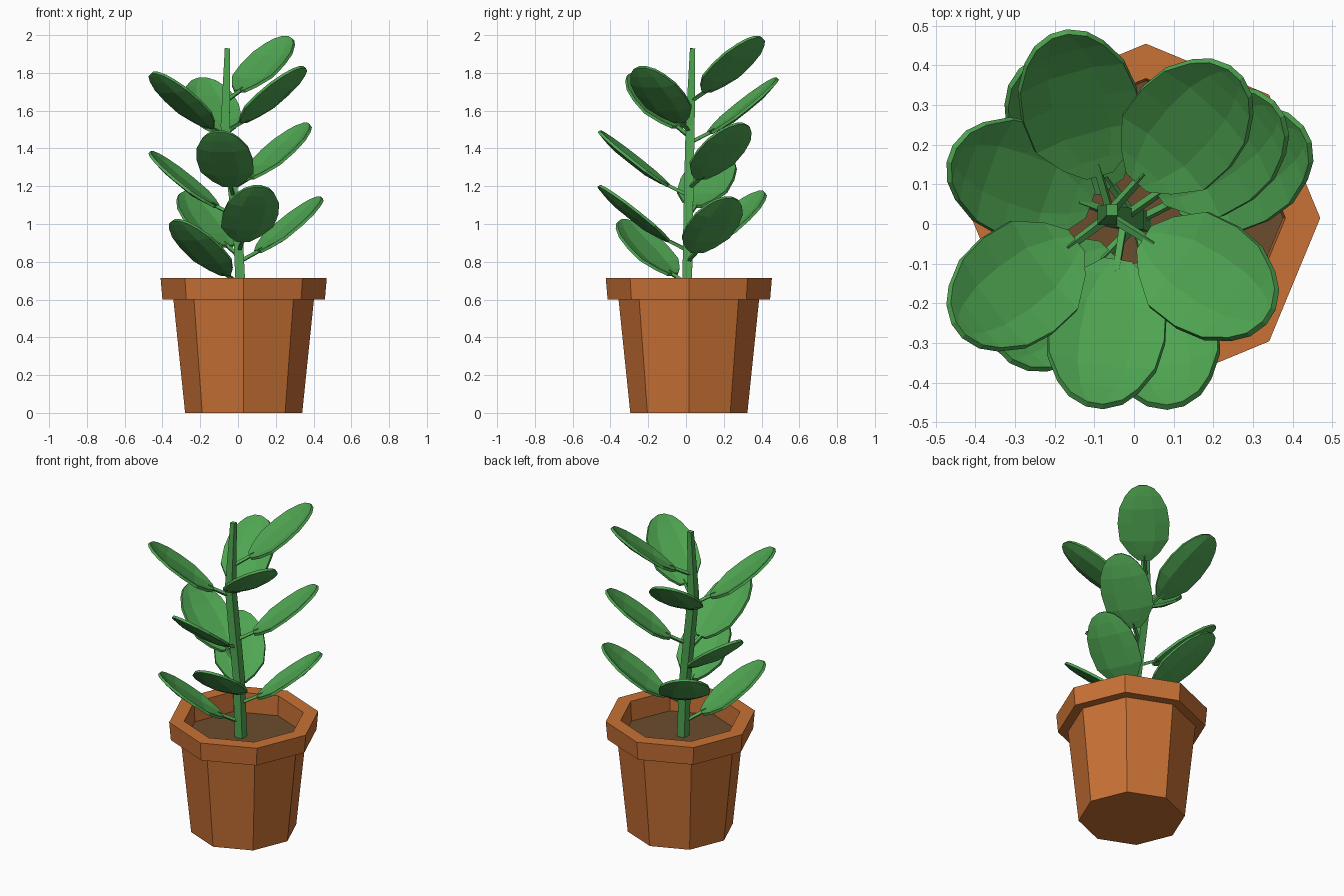
import bpy, bmesh
from math import cos, sin, pi, radians
from mathutils import Vector, Matrix

cube = bpy.data.objects.get("Cube")
if cube:
    bpy.data.objects.remove(cube, do_unlink=True)


def material(name, rgb):
    mat = bpy.data.materials.new(name)
    mat.use_nodes = True
    mat.diffuse_color = (*rgb, 1)
    bsdf = next(n for n in mat.node_tree.nodes if n.type == 'BSDF_PRINCIPLED')
    bsdf.inputs["Base Color"].default_value = (*rgb, 1)
    return mat


TERRACOTTA = material("terracotta", (0.58, 0.165, 0.035))
SOIL = material("brown soil", (0.147, 0.072, 0.027))
GREEN = material("leaf green", (0.078, 0.376, 0.084))


def finish(name, bm, mat):
    bmesh.ops.recalc_face_normals(bm, faces=bm.faces)
    mesh = bpy.data.meshes.new(name)
    bm.to_mesh(mesh)
    bm.free()
    mesh.materials.append(mat)
    obj = bpy.data.objects.new(name, mesh)
    bpy.context.collection.objects.link(obj)
    return obj


def loft(bm, rings, cap_start=True, cap_end=True):
    """Join successive closed rings of points with quads."""
    loops = [[bm.verts.new(p) for p in ring] for ring in rings]
    n = len(loops[0])
    for a, b in zip(loops, loops[1:]):
        for i in range(n):
            j = (i + 1) % n
            bm.faces.new((a[i], a[j], b[j], b[i]))
    if cap_start:
        bm.faces.new(loops[0][::-1])
    if cap_end:
        bm.faces.new(loops[-1])


# Octagonal pot, slightly off the plant's axis
POT_X, POT_Y = 0.03, 0.015


def octagon(radius, z):
    return [(POT_X + radius * cos(k * pi / 4), POT_Y + radius * sin(k * pi / 4), z)
            for k in range(8)]


bm = bmesh.new()
pot_profile = [(0.31, 0), (0.372, 0.6), (0.43, 0.6), (0.44, 0.715), (0.352, 0.715), (0.345, 0.56)]
loft(bm, [octagon(r, z) for r, z in pot_profile])
finish("pot", bm, TERRACOTTA)

bm = bmesh.new()
loft(bm, [octagon(0.346, 0.565), octagon(0.348, 0.59)])
finish("soil", bm, SOIL)


# Square rod along a path, for the stem and the leaf stalks
def rod(name, path, halves):
    bm = bmesh.new()
    rings = []
    for i, p in enumerate(path):
        tangent = path[min(i + 1, len(path) - 1)] - path[max(i - 1, 0)]
        turn = Vector((0, 0, 1)).rotation_difference(tangent)
        rings.append([p + turn @ Vector((x * halves[i], y * halves[i], 0))
                      for x, y in ((-1, -1), (1, -1), (1, 1), (-1, 1))])
    loft(bm, rings)
    return finish(name, bm, GREEN)


STEM = [Vector(p) for p in ((0.018, 0.005, 0.57), (0, 0.01, 0.95), (-0.03, 0.015, 1.2),
                            (-0.068, 0.022, 1.52), (-0.056, 0.035, 1.93))]
rod("stem", STEM, (0.026, 0.025, 0.025, 0.024, 0.014))


def stem_point(z):
    for a, b in zip(STEM, STEM[1:]):
        if z <= b.z:
            return a.lerp(b, (z - a.z) / (b.z - a.z))
    return STEM[-1]


# Cupped leaf blade: distance along the blade and half width
LENGTH, TILT, REACH, CUP = 0.465, radians(38), 0.105, 0.026
OUTLINE = [(0, 0.035), (0.1, 0.085), (0.27, 0.138), (0.5, 0.147),
           (0.7, 0.135), (0.86, 0.1), (0.95, 0.066), (1, 0.02)]


def leaf(name, angle, base_z):
    spin = Matrix.Rotation(radians(angle), 4, 'Z')
    root = stem_point(base_z - 0.06)
    base = Vector((root.x, root.y, base_z)) + spin @ Vector((REACH, 0, 0))
    place = Matrix.Translation(base) @ spin @ Matrix.Rotation(-TILT, 4, 'Y')
    bm = bmesh.new()
    rows = []
    for t, w in OUTLINE:
        rows.append([bm.verts.new(place @ Vector(
            (t * LENGTH, s * w, -CUP * (1 - s * s) * min(1, 5 * t * (1 - t)))))
            for s in (-1, -0.45, 0.45, 1)])
    for a, b in zip(rows, rows[1:]):
        for i in range(3):
            bm.faces.new((a[i], b[i], b[i + 1], a[i + 1]))
    blade = finish(name, bm, GREEN)
    if blade.data.polygons[0].normal.z < 0:
        blade.data.flip_normals()
    thick = blade.modifiers.new("thickness", 'SOLIDIFY')
    thick.thickness = 0.016
    thick.offset = -1
    tip = place @ Vector((0.03, 0, -0.014))
    rod(name + "_stalk", [root, tip], (0.009, 0.008))


# Leaves from the lowest tier to the top: compass angle and blade base height
LEAVES = [(225, 0.74), (27, 0.86), (125, 0.89), (282, 0.92),
          (160, 1.10), (261, 1.21), (35, 1.25),
          (106, 1.49), (217, 1.52), (-32, 1.55), (48, 1.71)]
for number, (angle, base_z) in enumerate(LEAVES, 1):
    leaf(f"leaf_{number}", angle, base_z)
